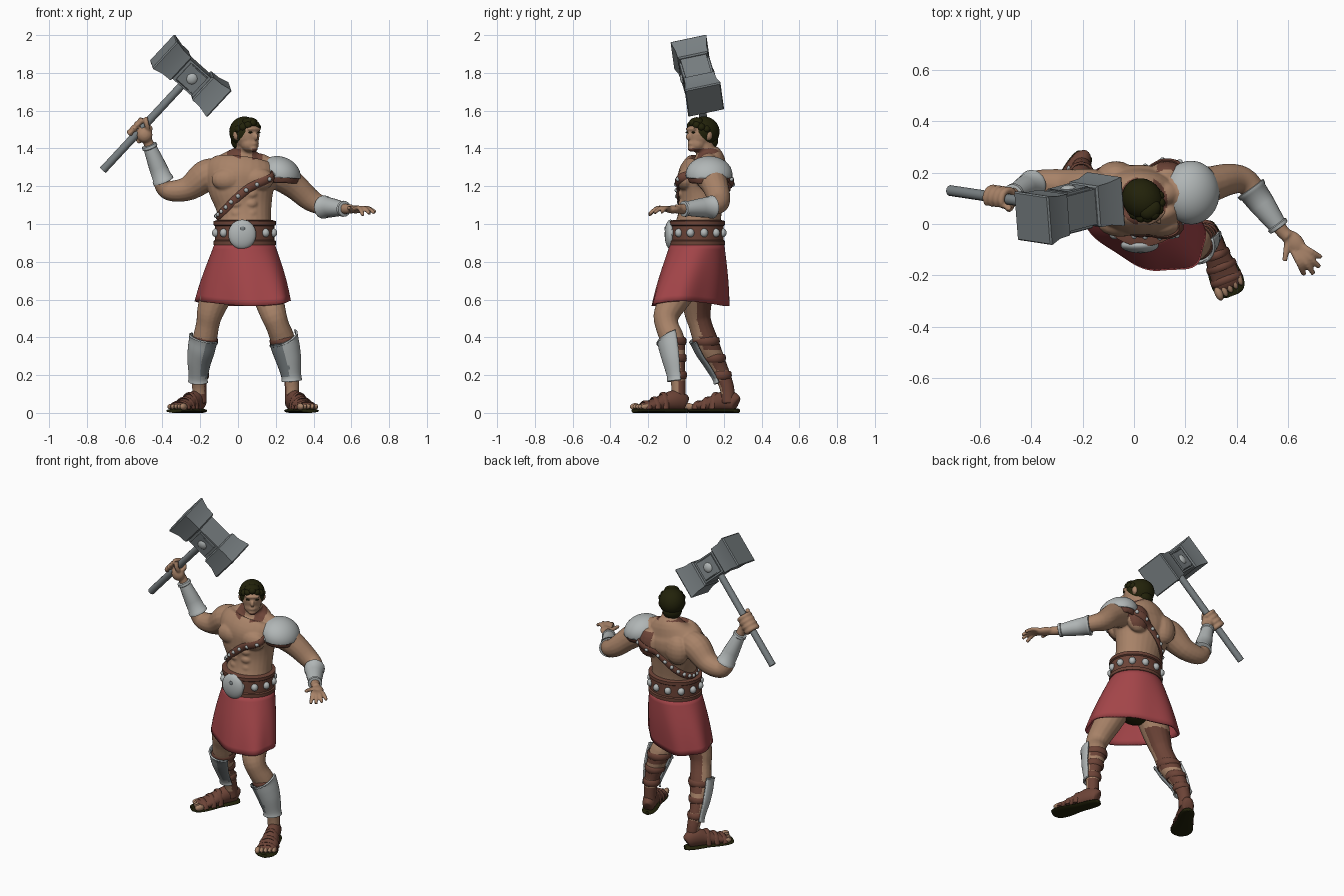
import bpy, bmesh, math
from math import sin, cos, pi
from mathutils import Vector, Matrix
from mathutils.bvhtree import BVHTree

if "Cube" in bpy.data.objects:
    bpy.data.objects.remove(bpy.data.objects["Cube"])


def material(name, rgb):
    m = bpy.data.materials.new(name)
    m.use_nodes = True
    m.diffuse_color = (*rgb, 1)
    m.node_tree.nodes["Principled BSDF"].inputs["Base Color"].default_value = (*rgb, 1)
    return m


SKIN = material("skin", (.39, .225, .138))
LEATHER = material("brown leather", (.15, .057, .038))
SILVER = material("polished silver", (.44, .47, .47))
STEEL = material("dark steel", (.19, .215, .225))
CLOTH = material("red cloth", (.36, .058, .065))
DARK = material("dark hair", (.016, .016, .003))


def finish(name, bm, mat, sharp=50, thick=0):
    bmesh.ops.recalc_face_normals(bm, faces=bm.faces[:])
    me = bpy.data.meshes.new(name)
    bm.to_mesh(me)
    bm.free()
    me.materials.append(mat)
    me.shade_smooth()
    me.set_sharp_from_angle(angle=math.radians(sharp))
    ob = bpy.data.objects.new(name, me)
    bpy.context.collection.objects.link(ob)
    if thick:
        mod = ob.modifiers.new("thickness", "SOLIDIFY")
        mod.thickness, mod.offset = thick, 0
    return ob


def spline(pts, k, closed):
    P = [Vector(p if len(p) == 5 else (*p, p[3])) for p in pts]
    n, out = len(P), []
    get = (lambda i: P[i % n]) if closed else (lambda i: P[max(0, min(n - 1, i))])
    for i in range(n if closed else n - 1):
        a, b, c, d = (get(i + j) for j in (-1, 0, 1, 2))
        for s in range(k):
            t = s / k
            out.append(b + (c - a) * (t / 2) + (a * 2 - b * 5 + c * 4 - d) * (t * t / 2)
                       + (b * 3 - a - c * 3 + d) * (t ** 3 / 2))
    return out if closed else out + [P[-1]]


def tube(bm, pts, ref=(0, -1, 0), n=16, k=4, closed=False, phase=0, arc=None):
    """Sweep an ellipse through points (x, y, z, side radius, front radius)."""
    S = spline(pts, k, closed)
    C = [Vector(p[:3]) for p in S]
    m, rings = len(S), []
    for i, c in enumerate(C):
        t = C[(i + 1) % m] - C[i - 1] if closed else C[min(i + 1, m - 1)] - C[max(i - 1, 0)]
        t.normalize()
        side = t.cross(ref(c) if callable(ref) else Vector(ref)).normalized()
        up = side.cross(t)
        angs = ([pi / 2 + arc * (2 * j / n - 1) for j in range(n + 1)] if arc
                else [phase + 2 * pi * j / n for j in range(n)])
        rings.append([bm.verts.new(c + side * cos(a) * S[i][3] + up * sin(a) * S[i][4]) for a in angs])
    for i in range(m if closed else m - 1):
        A, B = rings[i], rings[(i + 1) % m]
        for j in range(n):
            q = (j + 1) % len(A)
            bm.faces.new((A[j], A[q], B[q], B[j]))
    if not closed and not arc:
        bm.faces.new(rings[0])
        bm.faces.new(rings[-1])


def ball(bm, c, r, rot=Matrix.Identity(4), seg=16):
    bmesh.ops.create_uvsphere(bm, u_segments=seg, v_segments=seg * 2 // 3, radius=1,
                              matrix=Matrix.Translation(c) @ rot @ Matrix.Diagonal((*r, 1)))


def swept(name, mat, pts, sharp=50, thick=0, **kw):
    bm = bmesh.new()
    tube(bm, pts, **kw)
    return finish(name, bm, mat, sharp, thick)


# Shared body measurements
TORSO = [(.035, .06, .86, .14, .125), (.035, .06, .96, .145, .125), (.035, .07, 1.03, .14, .115),
         (.03, .08, 1.1, .15, .115), (.02, .085, 1.18, .175, .128), (.02, .095, 1.25, .195, .138),
         (.025, .11, 1.31, .185, .12), (.03, .12, 1.35, .125, .085), (.035, .11, 1.39, .06, .06)]
LEGS = {"left": [(.1, .05, .82, .1), (.15, -.03, .65, .085), (.185, -.1, .53, .07), (.21, -.1, .46, .062),
                 (.24, -.07, .38, .064), (.275, -.05, .24, .046), (.285, -.04, .14, .038), (.285, -.04, .05, .036)],
        "right": [(-.03, .08, .82, .1), (-.1, .06, .66, .09), (-.145, .06, .54, .072), (-.16, .075, .47, .062),
                  (-.18, .11, .37, .064), (-.205, .17, .25, .047), (-.205, .215, .14, .039), (-.2, .225, .05, .036)]}
FEET = {"left": (Vector((.275, .0, 0)), Vector((.38, -.268, 0))),
        "right": (Vector((-.19, .27, 0)), Vector((-.337, .025, 0)))}


def level(rows, z):
    rows = sorted(rows, key=lambda r: r[2])
    for a, b in zip(rows, rows[1:]):
        if a[2] <= z <= b[2]:
            return Vector(a).lerp(Vector(b), (z - a[2]) / (b[2] - a[2]))


HEAD, TURN = Vector((.045, .08, 0)), Matrix.Rotation(.64, 4, "Z")
def on_head(x, forward, z):
    return HEAD + TURN @ Vector((x, -forward, z))


# Hammer axes
HUB, BUTT = Vector((-.25, .06, 1.785)), Vector((-.715, .13, 1.285))
H = (HUB - BUTT).normalized()
W = H.cross(Vector((.29, .08, -.275))).normalized()
A = W.cross(H)
GRIP = BUTT.lerp(HUB, .42)

# Body: overlapping muscle forms fused into one skin
bm = bmesh.new()
tube(bm, TORSO, n=28)
for leg in LEGS.values():
    tube(bm, leg)
tube(bm, [(-.1, .12, 1.275, .075), (-.17, .13, 1.255, .085), (-.26, .148, 1.19, .066), (-.35, .158, 1.175, .055),
          (-.395, .157, 1.2, .046), (-.425, .142, 1.28, .036), (-.47, .115, 1.42, .027), (-.495, .105, 1.47, .028)])
tube(bm, [(.14, .12, 1.28, .075), (.21, .125, 1.265, .085), (.3, .155, 1.2, .07), (.38, .175, 1.13, .06),
          (.44, .16, 1.1, .05), (.5, .08, 1.09, .04), (.57, -.02, 1.08, .027), (.6, -.05, 1.08, .026)], ref=(0, 0, 1))
for s in (-1, 1):
    ball(bm, (.025 + s * .078, .0, 1.235), (.088, .05, .062))
    ball(bm, (.03 + s * .1, .19, 1.23), (.075, .055, .09))
    ball(bm, (.035 + s * .065, .12, 1.335), (.075, .05, .04))
    for row in range(3):
        ball(bm, (.032 + s * .036, -.012, 1.055 + row * .052), (.037, .03, .027))
tube(bm, [(.035, .12, 1.3, .06), (.037, .11, 1.37, .055), (.045, .085, 1.44, .05)])
for p, r in [((0, 0, 1.475), (.064, .08, .088)), ((0, .028, 1.425), (.05, .05, .046)), ((0, .062, 1.4), (.025, .02, .018)),
             ((0, .082, 1.462), (.011, .018, .02)), ((0, .07, 1.503), (.045, .014, .01)), ((0, .07, 1.425), (.022, .014, .01)),
             ((-.068, -.005, 1.47), (.012, .018, .026)), ((.068, -.005, 1.47), (.012, .018, .026))]:
    ball(bm, on_head(*p), r, TURN)

# Gripping right hand
ball(bm, GRIP + W * -.012 + Vector((.025, 0, -.02)), (.042, .032, .042))
start = (Vector((.03, 0, -.03)) - H * Vector((.03, 0, -.03)).dot(H)).normalized()
other = H.cross(start)
for i in range(4):
    c = GRIP + H * (i - 1.5) * .029
    tube(bm, [(*(c + (start * cos(a) + other * sin(a)) * .036), .0145) for a in (-.3, .6, 1.5, 2.4, 3.3, 4.1)], ref=H, n=8)
tube(bm, [(*(GRIP + H * (.02 + .018 * i) + (start * cos(a) + other * sin(a)) * .036), .014)
          for i, a in enumerate((0, -.8, -1.6, -2.3))], ref=H, n=8)

# Open left hand with spread fingers
ball(bm, (.622, -.07, 1.077), (.036, .055, .021), Matrix.Rotation(.75, 4, "Z"))
for base, tip, z in [((.65, -.085), (.728, -.13), 1.062), ((.648, -.1), (.722, -.168), 1.058),
                     ((.638, -.11), (.698, -.193), 1.054), ((.622, -.11), (.662, -.197), 1.046),
                     ((.597, -.075), (.585, -.145), 1.085)]:
    b, t = Vector(base), Vector(tip)
    tube(bm, [(*b, 1.08, .014), (*b.lerp(t, .5), 1.084, .0125), (*t, z, .0105)], ref=(0, 0, 1), n=8)

body = finish("body", bm, SKIN, 180)
mod = body.modifiers.new("fuse", "REMESH")
mod.mode, mod.voxel_size = "VOXEL", .006
mod = body.modifiers.new("soften", "SMOOTH")
mod.factor, mod.iterations = .5, 4
bpy.context.view_layer.update()
fused = bpy.data.meshes.new_from_object(body.evaluated_get(bpy.context.evaluated_depsgraph_get()))
body.modifiers.clear()
body.data = fused
fused.materials.clear()
fused.materials.append(SKIN)
fused.materials.append(LEATHER)
fused.shade_smooth()
# Leather wrappings on calves, ankles, collar and left shoulder blade
for f in fused.polygons:
    x, y, z = f.center
    facing = f.normal.dot(Vector((.3 if x > 0 else -.5, -.9, 0)))
    calf = z < .43 and facing < -.15 and z * 9 % 1 < (.45 if x > 0 else .65)
    knee = x < 0 and .4 < z < .6 and facing < -.35
    ankle = z < .1 or z < .17 and facing < .3
    collar = 1.33 < z < 1.4 and math.hypot(x - .035, y - .09) < .095 and abs(x - .045) > .03
    blade = 1.16 < z < 1.31 and .09 < x < .22 and y > .2
    f.material_index = int(ankle or calf or knee or collar or blade)
skin_tree = BVHTree.FromPolygons([v.co for v in fused.vertices], [tuple(p.vertices) for p in fused.polygons])

# Hair, fringe and eyes
bm = bmesh.new()
ball(bm, on_head(0, -.018, 1.488), (.077, .087, .081), TURN, 28)
for i in range(7):
    a = (i - 3) * .42
    ball(bm, on_head(.06 * sin(a), -.012 + .066 * cos(a), 1.534 - .011 * abs(i - 3)), (.023, .021, .021), TURN)
ball(bm, on_head(0, .03, 1.54), (.045, .035, .024), TURN)
ball(bm, on_head(0, -.05, 1.44), (.058, .045, .05), TURN)
finish("hair", bm, DARK)
bm = bmesh.new()
for s in (-1, 1):
    ball(bm, on_head(s * .027, .071, 1.485), (.012, .007, .005), TURN)
finish("eyes", bm, DARK)

# Kilt with flared, folded hem and dark undergarment
bm = bmesh.new()
rows, N, yaw = [], 72, math.radians(32)
for i in range(11):
    t = i / 10
    ring = []
    for j in range(N):
        a = 2 * pi * j / N
        top = Vector((.035 + .153 * cos(a), .06 + .137 * sin(a), .895))
        u, v = .272 * cos(a + yaw), .162 * sin(a + yaw)
        hem = Vector((.027 + u * cos(yaw) + v * sin(yaw), .02 - u * sin(yaw) + v * cos(yaw), .566 + .026 * cos(a) ** 2))
        p = top.lerp(hem, t)
        grow = 1 + .03 * t * sin(7 * a + 1) + .04 * sin(pi * t)
        ring.append(bm.verts.new(((p.x - .03) * grow + .03, (p.y - .03) * grow + .03, p.z)))
    rows.append(ring)
for R, S in zip(rows, rows[1:]):
    for j in range(N):
        bm.faces.new((R[j], R[(j + 1) % N], S[(j + 1) % N], S[j]))
finish("kilt", bm, CLOTH, 60, .012)
bm = bmesh.new()
ball(bm, (.035, .05, .72), (.13, .11, .1))
finish("undergarment", bm, DARK)

# Belt, belt studs and round buckle
swept("belt", LEATHER, [(.035, .06, z, .157 + e, .139 + e) for z, e in
      ((.885, -.004), (.89, .008), (.91, .008), (.915, 0), (.99, 0), (.995, .008), (1.015, .008), (1.02, -.008))], n=40, k=1)
bm = bmesh.new()
for i in range(12):
    a = 2 * pi * (i + .5) / 12
    ball(bm, (.035 + .157 * cos(a), .06 + .139 * sin(a), .953), (.021, .021, .023))
finish("belt_studs", bm, SILVER)
bm = bmesh.new()
ball(bm, (.022, -.083, .945), (.074, .03, .078), seg=30)
finish("buckle", bm, SILVER)
bm = bmesh.new()
ball(bm, (.025, -.108, .975), (.013, .006, .013))
finish("buckle_boss", bm, STEEL)

# Chest strap hugging the torso from left shoulder to right hip
path = []
for i in range(48):
    a = 2 * pi * i / 48
    z = 1.163 + .122 * cos(a)
    cx, cy, _, rx, ry = level(TORSO, z)
    c, e = Vector((cx, cy, z)), Vector((rx * cos(a), ry * sin(a), 0))
    hit = skin_tree.ray_cast(c + e * 1.4, -e.normalized())
    path.append(hit[0] if hit[0] and hit[3] < .09 else c + e)
outward = lambda c: Vector((c.x - .03, c.y - .09, 0))
swept("chest_strap", LEATHER, [(*p, .023, .012) for p in path], ref=outward, n=8, k=2, closed=True)
bm = bmesh.new()
for p in path[1::2]:
    ball(bm, p + outward(p).normalized() * .009, (.012, .012, .012), seg=12)
finish("chest_strap_studs", bm, SILVER)

# Shoulder plate over a leather pad
for name, mat, size, drop in (("shoulder_plate", SILVER, 1, 0), ("shoulder_pad", LEATHER, .94, .025)):
    bm = bmesh.new()
    ball(bm, (.222, .122, 1.262), Vector((.108, .118, .088)) * size, Matrix.Rotation(.42, 4, "Y"), 32)
    bmesh.ops.bisect_plane(bm, geom=bm.verts[:] + bm.edges[:] + bm.faces[:], clear_inner=True,
                           plane_co=(.222, .122, 1.246 - drop), plane_no=(.05, 0, 1))
    finish(name, bm, mat, 50, .012)

# Bracers with raised cuffs
for name, p, q, r0, r1 in (("right_bracer", (-.394, .155, 1.225), (-.472, .114, 1.42), .053, .034),
                           ("left_bracer", (.452, .14, 1.09), (.565, -.015, 1.08), .058, .035)):
    p, q = Vector(p), Vector(q)
    swept(name, SILVER, [(*p.lerp(q, t), r0 + (r1 - r0) * t + e) for t, e in
          ((0, -.004), (.01, .004), (.08, .004), (.1, 0), (.4, .002), (.9, 0), (.92, .006), (.99, .006), (1, 0))],
          ref=(0, 0, 1) if "left" in name else (0, -1, 0), n=20, k=1)

# Lower legs and sandals
for side, (heel, toe) in FEET.items():
    d = toe - heel
    turn = Matrix.Rotation(math.atan2(d.x, -d.y), 4, "Z")
    across = Vector((-d.y, d.x, 0)).normalized()
    inner = -1 if side == "left" else 1
    guard = swept(side + "_shin_guard", SILVER, [(*(level(LEGS[side], z)[:3]), level(LEGS[side], z)[3] + e)
                  for z, e in ((.4, .02), (.385, .014), (.34, .015), (.28, .014), (.2, .008), (.17, .013))],
                  ref=d, arc=1.5, n=18, thick=.01)
    guard.data.materials.append(STEEL)
    for f in guard.data.polygons:
        cx = level(LEGS[side], f.center.z)[0]
        f.material_index = int((f.center.x - cx) * inner > .005 and .19 < f.center.z < .385)
    bm = bmesh.new()
    for z in (.38, .29, .2):
        x, y, _, r = level(LEGS[side], z)
        tube(bm, [(x + r * cos(a), y + r * sin(a), z, .022, .009)
                  for a in (2 * pi * j / 12 for j in range(12))],
             ref=lambda c: Vector((c.x - x, c.y - y, 0)), n=8, k=2, closed=True)
    finish(side + "_leg_straps", bm, LEATHER)
    swept(side + "_foot", LEATHER, [(*(heel + d * t).xy, z, w, h) for t, z, w, h in
          ((.0, .05, .018, .03), (.04, .055, .034, .045), (.2, .066, .043, .055), (.42, .056, .046, .046),
           (.65, .042, .055, .032), (.85, .033, .057, .021), (.92, .03, .045, .012))], ref=(0, 0, 1))
    swept(side + "_sole", DARK, [(*(heel + d * t).xy, .011, w, .011) for t, w in
          ((-.03, .015), (.02, .035), (.2, .046), (.45, .048), (.7, .062), (.88, .064), (1, .05), (1.04, .025))],
          ref=(0, 0, 1), n=12)
    bm = bmesh.new()
    for t, w, h in ((.45, .047, .104), (.62, .055, .08), (.8, .058, .06)):
        c = heel + d * t + Vector((0, 0, .02))
        tube(bm, [(*(c + across * w * cos(a) + Vector((0, 0, (h - .02) * sin(a)))), .016, .007)
                  for a in (pi * j / 8 for j in range(9))],
             ref=lambda v: v - c + Vector((0, 0, .01)), n=8, k=2)
    finish(side + "_sandal_straps", bm, LEATHER)
    bm = bmesh.new()
    for i in range(5):
        big = .004 if i == 0 else 0
        ball(bm, heel + d * (.94 - .022 * i) + across * inner * (2 - i) * .0235 + Vector((0, 0, .033)),
             (.0125 + big, .03, .015 + big), turn, 12)
    finish(side + "_toes", bm, SKIN)

# War hammer
swept("hammer_handle", STEEL, [(*BUTT, .021), (*HUB, .021)], n=12, k=1)
def block(name, mat, origin, axis, profile):
    swept(name, mat, [(*(origin + axis * s), r * 2 ** .5) for s, r in profile], 30, ref=H, n=4, k=1, phase=pi / 4)
block("hammer_core", STEEL, HUB, A, ((-.1, .07), (.1, .07)))
for label, s in (("upper", -1), ("lower", 1)):
    block(label + "_hammer_head", STEEL, HUB, A * s, ((.075, .074), (.082, .082), (.135, .084), (.192, .097), (.199, .092)))
for label, s in (("front", 1), ("back", -1)):
    block(label + "_hammer_plate", STEEL, HUB, W * s, ((.065, .06), (.08, .06), (.084, .055), (.078, .044), (.076, .043)))
    bm = bmesh.new()
    ball(bm, HUB + W * s * .072, (.034, .022, .034), W.to_track_quat("Y", "Z").to_matrix().to_4x4())
    finish(label + "_hammer_boss", bm, SILVER)
